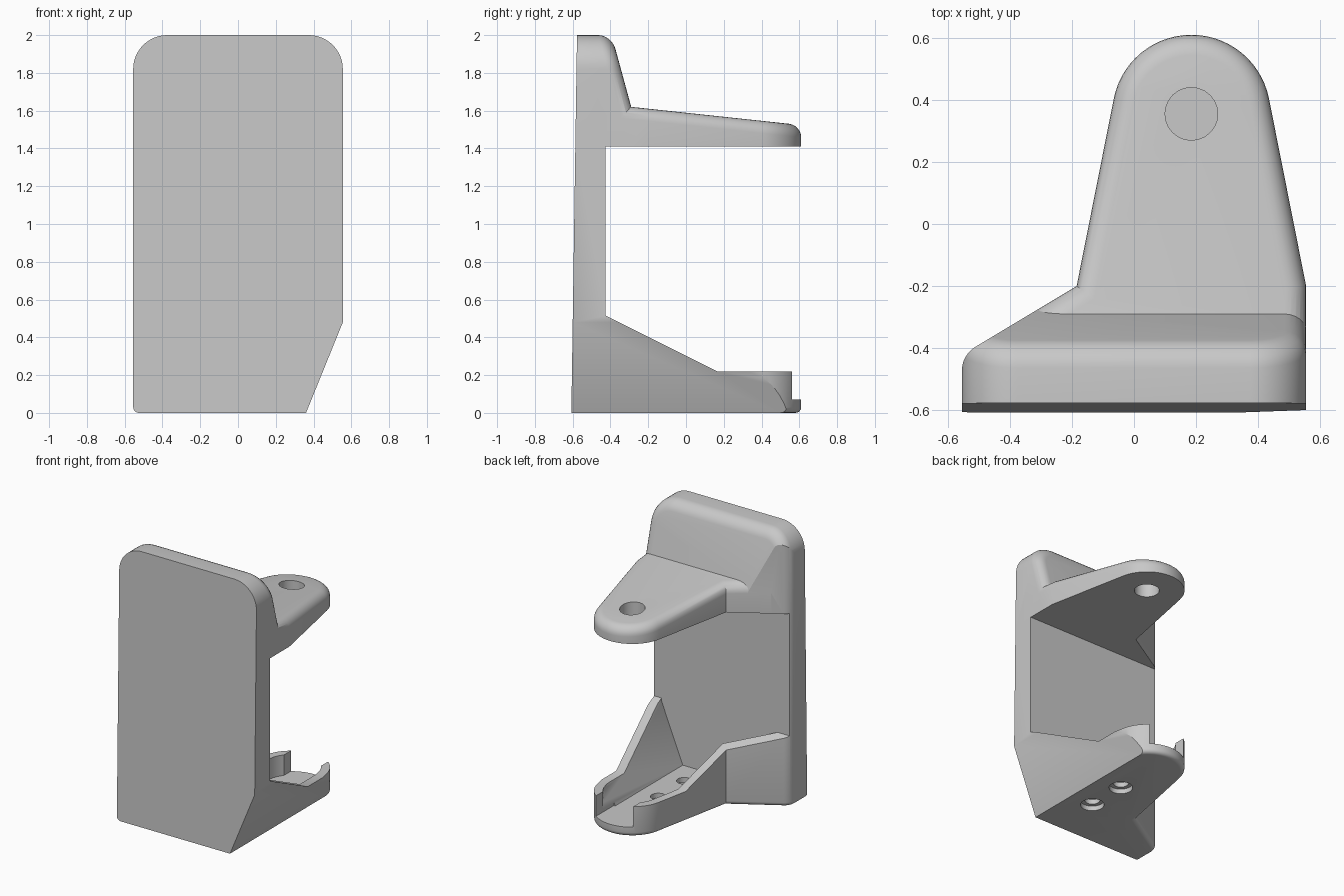
import bpy, bmesh, math
from mathutils import Vector

cube = bpy.data.objects.get("Cube")
if cube:
    bpy.data.objects.remove(cube, do_unlink=True)

gray = bpy.data.materials.new("plain_gray")
gray.use_nodes = True
gray.diffuse_color = (0.58, 0.58, 0.58, 1)
gray.node_tree.nodes["Principled BSDF"].inputs["Base Color"].default_value = (0.58, 0.58, 0.58, 1)


def loft(name, rings):
    """Closed solid through rings of equal point count."""
    bm = bmesh.new()
    loops = [[bm.verts.new(p) for p in ring] for ring in rings]
    n = len(loops[0])
    for a, b in zip(loops, loops[1:]):
        for i in range(n):
            j = (i + 1) % n
            bm.faces.new((a[i], a[j], b[j], b[i]))
    bm.faces.new(loops[0])
    bm.faces.new(loops[-1])
    bmesh.ops.recalc_face_normals(bm, faces=bm.faces)
    mesh = bpy.data.meshes.new(name)
    bm.to_mesh(mesh)
    bm.free()
    mesh.materials.append(gray)
    obj = bpy.data.objects.new(name, mesh)
    bpy.context.collection.objects.link(obj)
    return obj


def place(axis, u, v, w):
    return {"x": (w, u, v), "y": (u, w, v), "z": (u, v, w)}[axis]


def prism(name, poly, axis, lo, hi):
    return loft(name, [[place(axis, u, v, w) for u, v in poly] for w in (lo, hi)])


def arc(cx, cy, r, start, end, steps):
    angles = [math.radians(start + (end - start) * i / steps) for i in range(steps + 1)]
    return [(cx + r * math.cos(a), cy + r * math.sin(a)) for a in angles]


def inset(poly, d):
    """Move every side of a counter-clockwise outline inward by d."""
    out = []
    for i, p in enumerate(poly):
        p = Vector(p)
        e1 = (p - Vector(poly[i - 1])).normalized()
        e2 = (Vector(poly[(i + 1) % len(poly)]) - p).normalized()
        n1, n2 = Vector((-e1.y, e1.x)), Vector((-e2.y, e2.x))
        out.append(tuple(p + (n1 + n2) * d / (1 + n1.dot(n2))))
    return out


def boolean(target, tool, operation="DIFFERENCE"):
    mod = target.modifiers.new("cut", "BOOLEAN")
    mod.operation, mod.solver, mod.object = operation, "EXACT", tool
    bpy.context.view_layer.objects.active = target
    bpy.ops.object.modifier_apply(modifier=mod.name)
    bpy.data.objects.remove(tool, do_unlink=True)


def rounded(name, poly, axis, start, end, r):
    """Prism whose far end, at end(u, v), has a filleted rim."""
    rings = [[place(axis, u, v, start) for u, v in poly]]
    for i in range(7):
        t = math.radians(15 * i)
        ring = inset(poly, r * (1 - math.cos(t)))
        rings.append([place(axis, u, v, end(u, v) - r * (1 - math.sin(t))) for u, v in ring])
    return loft(name, rings)


def cylinder(x, y, r, lo, hi):
    return prism("hole_cutter", arc(x, y, r, 0, 345, 23), "z", lo, hi)


def wedge(shift):
    poly = [(0.279, -0.2), (0.604, 0.6), (1, 0.6), (1, -0.2)]
    return prism("wedge_cutter", [(x - shift, z) for x, z in poly], "y", -1, 1)


# Shared outlines seen from above
px, py = 0.185, 0.355
tongue = arc(px, py, 0.255, 11, 169, 28)
notch = (-0.185, -0.2)
corner = arc(-0.465, -0.473, 0.09, 121, 180, 8)
plan = [(-0.555, -0.7), (0.555, -0.7), (0.555, -0.2)] + tongue + [notch] + corner
arm_plan = [(-0.44, -0.5), (0.555, -0.5), (0.555, -0.2)] + tongue + [notch, (-0.44, -0.353)]

# Upper arm with sloping top and pivot hole
upper = rounded("upper_arm", arm_plan, "z", 1.41,
                lambda x, y: 1.62 - 0.107 * (y + 0.29), 0.065)

# Head of the back plate, leaning rear face and rounded corners
head_shape = [(-0.555, 1.41), (0.555, 1.41)] + arc(0.375, 1.82, 0.18, 0, 90, 12) \
    + arc(-0.375, 1.82, 0.18, 90, 180, 12)
head = rounded("plate_head", head_shape, "y", -0.7,
               lambda x, z: -0.29 - 0.273 * (z - 1.62), 0.07)
outside = [(-0.8, -0.473)] + corner[::-1] + [notch, (-0.1, -0.149), (-0.1, 0.1), (-0.8, 0.1)]
boolean(head, prism("side_cutter", outside, "z", 1.3, 2.1))
boolean(upper, head, "UNION")
boolean(upper, cylinder(px, py, 0.085, 1.2, 1.9))
upper.name = "upper_arm_and_head"

# Plate column and lower arm, with a small fillet under the edge
rings = []
for i in range(5):
    t = math.radians(22.5 * i)
    ring = inset(plan, 0.03 * (1 - math.sin(t)))
    rings.append([(x, y, 0.03 * (1 - math.cos(t))) for x, y in ring])
rings.append([(x, y, 1.41) for x, y in plan])
lower = loft("lower_arm_and_column", rings)
gap = [(-0.425, 1.6), (-0.425, 0.515), (0.165, 0.22), (1, 0.22), (1, 1.6)]
boolean(lower, prism("gap_cutter", gap, "x", -1, 1))
boolean(lower, wedge(0))

# Tray hollow, following the outer walls and the slanted side
hollow = prism("hollow_cutter", inset(plan, 0.06), "z", 0.07, 0.58)
boolean(hollow, wedge(0.065))
behind = [(-1, -1), (1, -1), (1, -0.425), (-1, -0.425)]
boolean(hollow, prism("behind_cutter", behind, "z", -0.5, 1))
boolean(lower, hollow)

# Open slot at the tip
slot = [(px - 0.15, py), (px + 0.15, py), (px + 0.15, 0.8), (px - 0.15, 0.8)]
boolean(lower, prism("slot_cutter", slot, "z", 0.07, 0.5))

# Counterbored screw holes in the tray floor
for y in (-0.23, 0.07):
    boolean(lower, cylinder(0.175, y, 0.052, -0.1, 0.2))
    boolean(lower, cylinder(0.175, y, 0.08, -0.1, 0.035))

# Slightly leaning flat front, then shading
for obj in (upper, lower):
    front = [(-0.61, -0.2), (-0.574, 2.2), (-1, 2.2), (-1, -0.2)]
    boolean(obj, prism("front_cutter", front, "x", -1, 1))
    bpy.ops.object.select_all(action="DESELECT")
    obj.select_set(True)
    bpy.context.view_layer.objects.active = obj
    bpy.ops.object.shade_smooth_by_angle(angle=math.radians(28))
